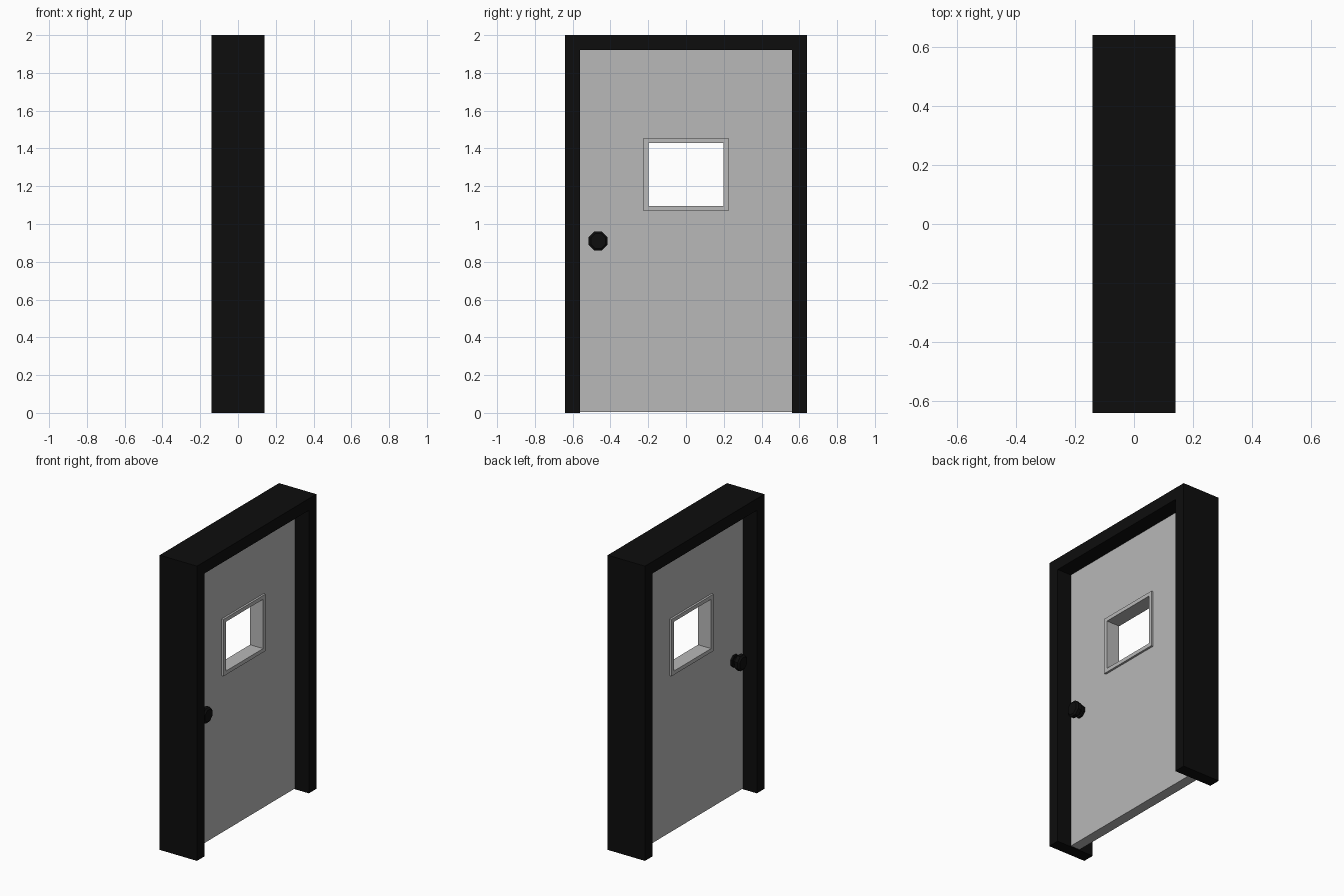
import bpy, bmesh, math
from mathutils import Matrix

if "Cube" in bpy.data.objects:
    bpy.data.objects.remove(bpy.data.objects["Cube"])


def material(name, value):
    m = bpy.data.materials.new(name)
    m.diffuse_color = (value, value, value, 1)
    m.use_nodes = True
    m.node_tree.nodes["Principled BSDF"].inputs["Base Color"].default_value = m.diffuse_color
    return m


BLACK = material("black paint", 0.004)
GREY = material("light grey paint", 0.48)


def finish(name, bm, mat):
    bmesh.ops.recalc_face_normals(bm, faces=bm.faces)
    mesh = bpy.data.meshes.new(name)
    bm.to_mesh(mesh)
    bm.free()
    mesh.materials.append(mat)
    ob = bpy.data.objects.new(name, mesh)
    bpy.context.collection.objects.link(ob)
    return ob


def rect(half_y, z0, z1):
    return [(-half_y, z0), (half_y, z0), (half_y, z1), (-half_y, z1)]


def ring(name, outer, inner, half_x, mat):
    """Rectangular ring in the y-z plane, given thickness along x."""
    bm = bmesh.new()
    loops = [[bm.verts.new((x, y, z)) for y, z in pts]
             for x, pts in ((-half_x, outer), (half_x, outer),
                            (half_x, inner), (-half_x, inner))]
    for a, b in zip(loops, loops[1:] + loops[:1]):
        for i in range(4):
            j = (i + 1) % 4
            bm.faces.new((a[i], a[j], b[j], b[i]))
    return finish(name, bm, mat)


# Door frame: upside-down U extruded through the wall depth
bm = bmesh.new()
profile = [(-0.64, 0), (-0.64, 2), (0.64, 2), (0.64, 0),
           (0.56, 0), (0.56, 1.92), (-0.56, 1.92), (-0.56, 0)]
face = bm.faces.new([bm.verts.new((-0.14, y, z)) for y, z in profile])
ext = bmesh.ops.extrude_face_region(bm, geom=[face])
bmesh.ops.translate(bm, vec=(0.28, 0, 0),
                    verts=[v for v in ext["geom"] if isinstance(v, bmesh.types.BMVert)])
finish("door_frame", bm, BLACK)

# Door leaf with an open window, and the raised trim lining it
ring("door_leaf", rect(0.56, 0.005, 1.92), rect(0.212, 1.083, 1.443), 0.035, GREY)
ring("window_trim", rect(0.225, 1.07, 1.456), rect(0.199, 1.096, 1.43), 0.049, GREY)


# Octagonal knobs: rose, neck and grip on each side of the door
KNOB = [(0.035, 0.042), (0.048, 0.042), (0.048, 0.026), (0.068, 0.026),
        (0.072, 0.054), (0.097, 0.054), (0.106, 0.042)]   # (x, radius)
for side, label in ((1, "right"), (-1, "left")):
    bm = bmesh.new()
    rings = []
    for x, r in KNOB:
        angles = [math.radians(22.5 + 45 * i) for i in range(8)]
        rings.append([bm.verts.new((side * x, -0.465 + r * math.cos(a),
                                    0.91 + r * math.sin(a))) for a in angles])
    for a, b in zip(rings, rings[1:]):
        for i in range(8):
            j = (i + 1) % 8
            bm.faces.new((a[i], a[j], b[j], b[i]))
    bm.faces.new(rings[0])
    bm.faces.new(rings[-1])
    finish("door_knob_" + label, bm, BLACK)
